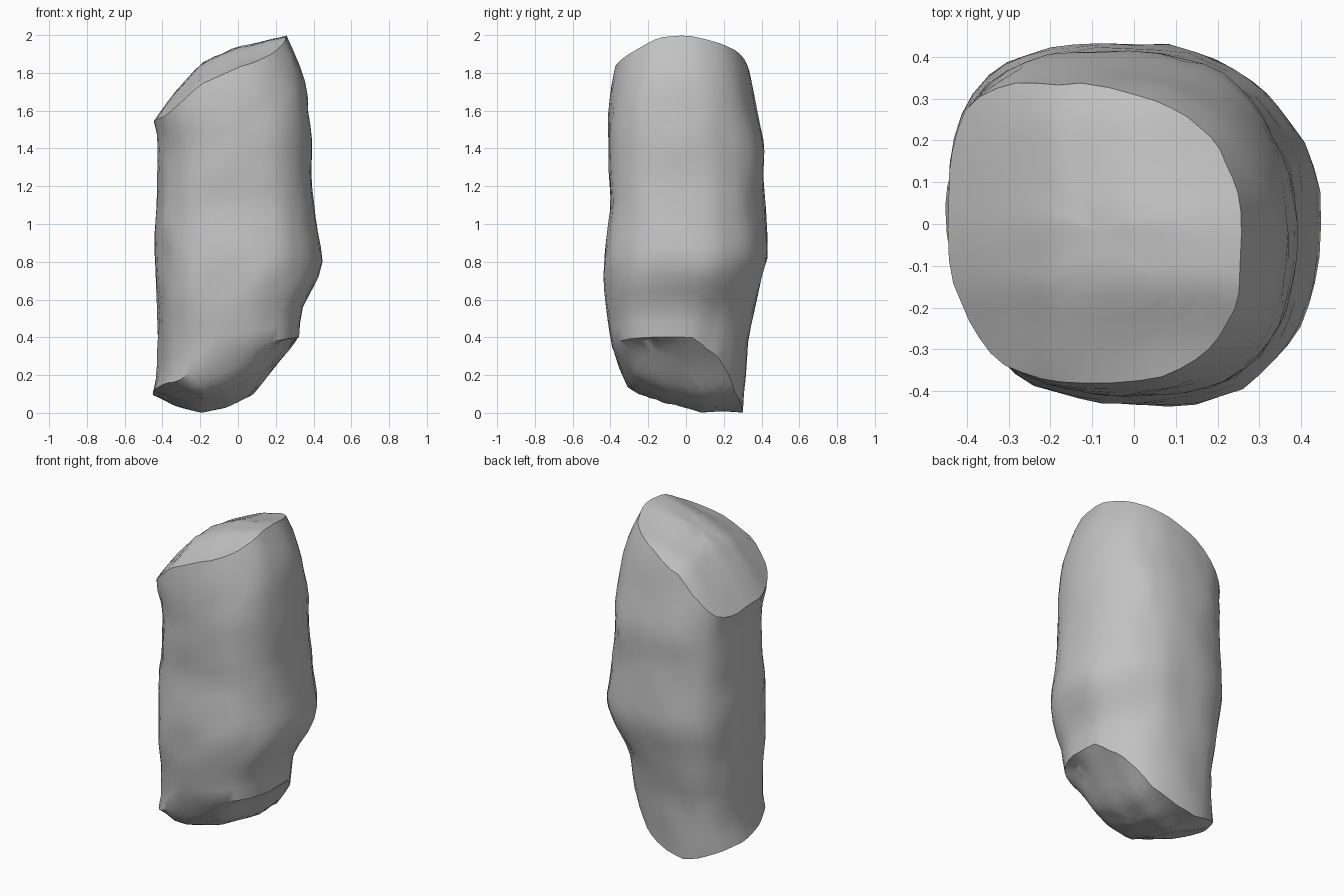
import bpy, bmesh
from math import cos, sin, tau, copysign, radians
from mathutils import Vector, noise

SIDES, WALL_ROWS, CAP_ROWS = 48, 20, 7

cube = bpy.data.objects.get("Cube")
if cube:
    bpy.data.objects.remove(cube, do_unlink=True)

# Silhouette extents of the column as (height, offset)
LEFT = [(0, -.43), (.1, -.44), (.2, -.415), (.4, -.41), (.8, -.425), (1, -.435),
        (1.2, -.42), (1.45, -.415), (1.55, -.445), (2, -.45)]
RIGHT = [(0, .29), (.2, .315), (.4, .335), (.55, .345), (.7, .42), (.8, .445),
         (1, .42), (1.2, .395), (1.5, .39), (1.7, .365), (1.85, .325), (2, .255)]
FRONT = [(0, -.33), (.15, -.36), (.35, -.39), (.6, -.43), (.82, -.43), (1.1, -.405),
         (1.5, -.415), (1.7, -.40), (1.85, -.37), (2, -.32)]
BACK = [(0, .3), (.35, .325), (.6, .375), (.82, .435), (1.1, .415), (1.4, .41),
        (1.6, .375), (1.8, .34), (2, .27)]
# Fullness of the corners: angle in degrees to (height, growth)
CORNERS = {45: [(0, -.14), (.5, -.1), (.85, -.035), (2, -.025)],
           140: [(0, .1), (2, .09)],
           225: [(0, .04), (.15, .03), (.3, -.015), (2, -.02)],
           315: [(0, .01), (.4, .025)]}
# Slopes of the broken ends, along x and across y
TOP_X = [(-.45, 1.54), (-.33, 1.71), (-.2, 1.85), (0, 1.94), (.26, 2)]
TOP_Y = [(-.4, -.12), (-.25, -.06), (-.14, -.01), (0, 0), (.15, -.025), (.27, -.05), (.4, -.11)]
BASE_X = [(-.44, .09), (-.3, .03), (-.2, 0), (-.05, .03), (.08, .1), (.2, .25), (.33, .4)]
BASE_Y = [(-.4, .37), (-.35, .22), (-.3, .12), (-.1, .04), (.1, 0), (.3, 0)]


def lerp(table, t):
    t = min(max(t, table[0][0]), table[-1][0])
    for (a, u), (b, v) in zip(table, table[1:]):
        if t <= b:
            return u + (v - u) * (t - a) / (b - a)


def section(angle, z):
    """Point on the rounded-square outline of the column at height z."""
    l, r, f, b = (lerp(t, z) for t in (LEFT, RIGHT, FRONT, BACK))
    c, s = cos(angle), sin(angle)
    x = copysign(abs(c) ** .83, c)
    y = copysign(abs(s) ** .83, s)
    bump = .997 + .03 * noise.noise(Vector((2 * c, 2 * s, 3.2 * z)))
    bump += .02 * noise.noise(Vector((4 * c, 4 * s, 6 * z)))
    bump += sum(lerp(t, z) * max(0, cos(angle - radians(d))) ** 6
                for d, t in CORNERS.items())
    return Vector(((l + r) / 2 + (r - l) / 2 * x * bump,
                   (f + b) / 2 + (b - f) / 2 * y * bump, z))


def top_height(p):
    return lerp(TOP_X, p.x) + lerp(TOP_Y, p.y)


def base_height(p):
    return min(lerp(BASE_X, p.x) + lerp(BASE_Y, p.y), .35 + .16 * p.x)


def rim(angle, height, z):
    """Where the column wall meets a broken end."""
    for _ in range(60):
        z += .3 * (height(section(angle, z)) - z)
    return z


bm = bmesh.new()
angles = [tau * i / SIDES for i in range(SIDES)]
spans = [(rim(a, base_height, .2), rim(a, top_height, 1.8)) for a in angles]


def bridge(lower, upper):
    for i in range(SIDES):
        j = (i + 1) % SIDES
        bm.faces.new((lower[i], lower[j], upper[j], upper[i]))


# Column wall
rows = []
for k in range(WALL_ROWS + 1):
    t = k / WALL_ROWS
    rows.append([bm.verts.new(section(a, lo + (hi - lo) * t))
                 for a, (lo, hi) in zip(angles, spans)])
for lower, upper in zip(rows, rows[1:]):
    bridge(lower, upper)


# Broken ends as shrinking rings that follow the slope
def cap(edge, height):
    centre = sum((v.co for v in edge), Vector()) / SIDES
    ring = edge
    for k in range(1, CAP_ROWS):
        new = []
        for v in edge:
            p = v.co.lerp(centre, k / CAP_ROWS)
            p.z = height(p) + .012 * noise.noise(p * 5)
            new.append(bm.verts.new(p))
        bridge(ring, new)
        ring = new
    centre.z = height(centre)
    tip = bm.verts.new(centre)
    for i in range(SIDES):
        bm.faces.new((ring[i], ring[(i + 1) % SIDES], tip))


cap(rows[-1], top_height)
cap(rows[0], base_height)
bmesh.ops.recalc_face_normals(bm, faces=bm.faces)

mesh = bpy.data.meshes.new("stone_pillar")
bm.to_mesh(mesh)
bm.free()
stone = bpy.data.objects.new("stone_pillar", mesh)
bpy.context.collection.objects.link(stone)

# Plain grey stone
grey = bpy.data.materials.new("stone_grey")
grey.use_nodes = True
colour = (.54, .54, .54, 1)
grey.diffuse_color = colour
grey.node_tree.nodes["Principled BSDF"].inputs["Base Color"].default_value = colour
mesh.materials.append(grey)

bpy.ops.object.select_all(action='DESELECT')
stone.select_set(True)
bpy.context.view_layer.objects.active = stone
bpy.ops.object.shade_smooth_by_angle(angle=radians(38))
